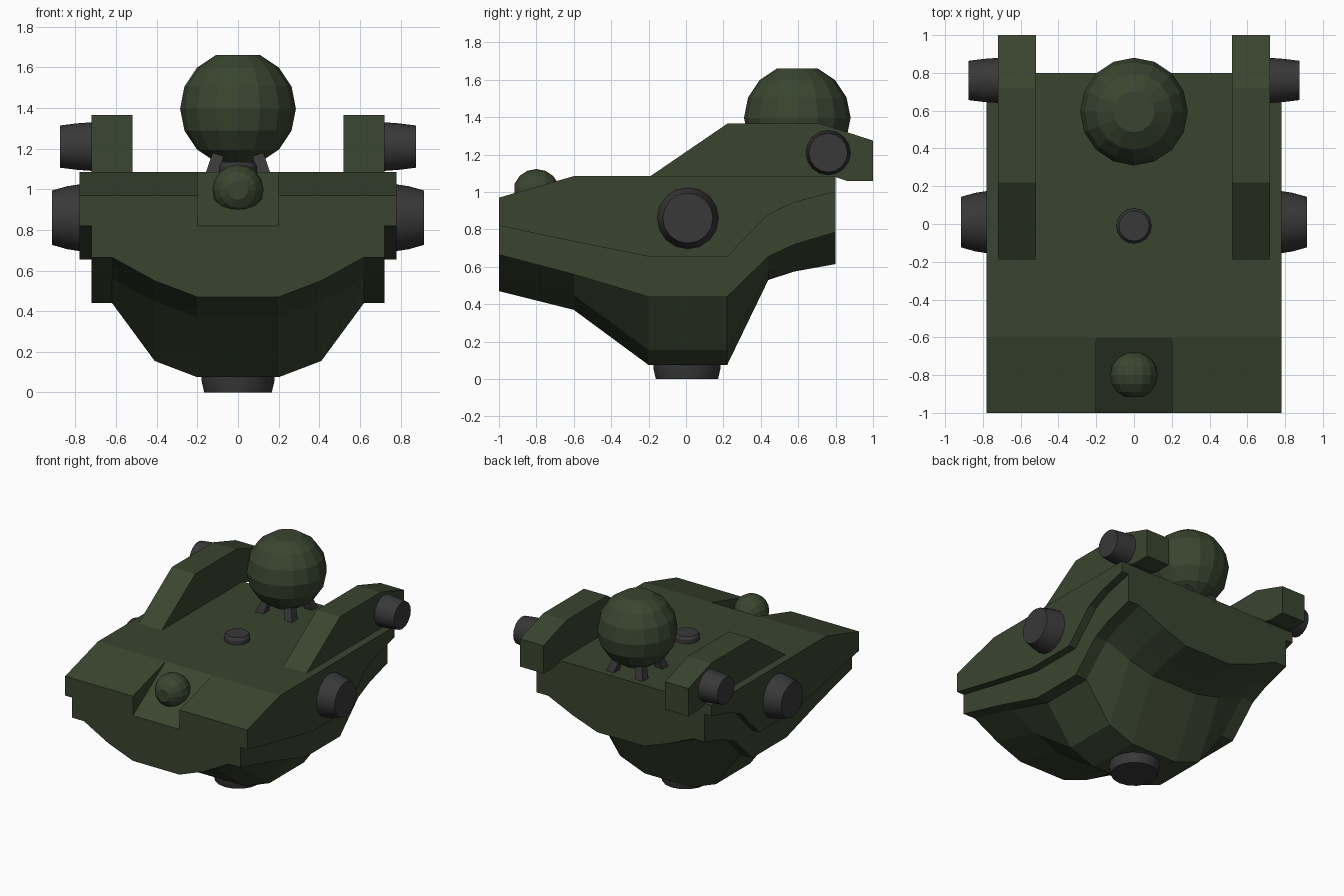
import bpy, bmesh, math
from mathutils import Vector, Matrix

if "Cube" in bpy.data.objects:
    bpy.data.objects.remove(bpy.data.objects["Cube"])


def material(name, rgb):
    m = bpy.data.materials.new(name)
    m.diffuse_color = (*rgb, 1)
    m.use_nodes = True
    m.node_tree.nodes["Principled BSDF"].inputs["Base Color"].default_value = m.diffuse_color
    return m


GREEN = material("olive green", (0.042, 0.06, 0.029))
GREY = material("dark grey", (0.04, 0.04, 0.041))


def finish(name, bm, mat):
    bmesh.ops.remove_doubles(bm, verts=bm.verts, dist=1e-4)
    bmesh.ops.recalc_face_normals(bm, faces=bm.faces)
    me = bpy.data.meshes.new(name)
    bm.to_mesh(me)
    bm.free()
    me.materials.append(mat)
    ob = bpy.data.objects.new(name, me)
    bpy.context.collection.objects.link(ob)
    return ob


def loft(name, sections, mat):
    """Skin closed loops of equal length and cap both ends."""
    bm = bmesh.new()
    # corners at the same place share one vertex, so no face is degenerate
    cache = {}

    def vert(p):
        key = tuple(round(c, 4) for c in p)
        if key not in cache:
            cache[key] = bm.verts.new(p)
        return cache[key]

    def face(vs):
        vs = list(dict.fromkeys(vs))
        if len(vs) > 2 and not bm.faces.get(vs):
            bm.faces.new(vs)

    rings = [[vert(p) for p in s] for s in sections]
    for a, b in zip(rings, rings[1:]):
        for i in range(len(a)):
            j = (i + 1) % len(a)
            face([a[i], a[j], b[j], b[i]])
    face(rings[0])
    face(rings[-1])
    return finish(name, bm, mat)


def prism(name, profile, x0, x1, mat):
    """Extrude a (y, z) profile along x."""
    return loft(name, [[(x, y, z) for y, z in profile] for x in (x0, x1)], mat)


def lathe(name, profile, centre, axis, mat, n=16):
    """Turn (radius, height) points around an axis through centre."""
    rot = Vector((0, 0, 1)).rotation_difference(Vector(axis)).to_matrix()
    c = Vector(centre)
    ring = [2 * math.pi * i / n for i in range(n)]
    return loft(name, [[c + rot @ Vector((r * math.cos(a), r * math.sin(a), h))
                        for a in ring] for r, h in profile], mat)


def ball(name, r, centre, axis):
    """Faceted ball with flat poles."""
    angles = [math.radians(22.5 * k) for k in range(-3, 4)]
    return lathe(name, [(r * math.cos(a), r * math.sin(a)) for a in angles],
                 centre, axis, GREEN)


def smooth(ob):
    bpy.ops.object.select_all(action='DESELECT')
    ob.select_set(True)
    bpy.context.view_layer.objects.active = ob
    bpy.ops.object.shade_smooth_by_angle(angle=math.radians(30))


# Hull stations: y, top z, recess floor z, belly z at x = .72/.62, .41 and .2
STATIONS = [
    (-1.0, 0.97, 0.82, 0.665, 0.55, 0.47),
    (-0.6, 1.085, 1.085, 0.56, 0.45, 0.37),
    (-0.2, 1.085, 1.085, 0.44, 0.155, 0.075),
    (0.22, 1.085, 1.085, 0.44, 0.155, 0.075),
    (0.44, 1.085, 1.085, 0.655, 0.58, 0.53),
    (0.58, 1.085, 1.085, 0.72, 0.63, 0.575),
    (0.8, 1.085, 1.085, 0.785, 0.69, 0.615),
]
sections = []
for y, top, floor, edge, mid, keel in STATIONS:
    half = [(0.2, floor), (0.2, top), (0.72, top), (0.72, edge),
            (0.62, edge), (0.41, mid), (0.2, keel)]
    sections.append([(x, y, z) for x, z in half] +
                    [(-x, y, z) for x, z in reversed(half)])
loft("hull", sections, GREEN)

PLATE = [(-1, 0.97), (-0.6, 1.085), (0.8, 1.085), (0.8, 1.0), (0.58, 0.945),
         (0.44, 0.88), (0.22, 0.655), (-0.2, 0.655), (-0.6, 0.735), (-1, 0.82)]
FIN = [(-0.19, 1.085), (0.22, 1.365), (0.72, 1.365), (1.0, 1.275), (1.0, 1.06),
       (0.86, 1.06), (0.8, 1.08)]

for side, s in (("right", 1), ("left", -1)):
    # Side armour, upper fins and the round pods on both
    prism(side + "_side_plate", PLATE, s * 0.72, s * 0.78, GREEN)
    prism(side + "_fin", FIN, s * 0.52, s * 0.72, GREEN)
    smooth(lathe(side + "_side_pod", [(0.165, 0), (0.155, 0.065), (0.134, 0.14)],
                 (s * 0.775, 0.01, 0.86), (s, 0, 0), GREY))
    smooth(lathe(side + "_fin_pod", [(0.12, 0), (0.114, 0.08), (0.104, 0.16)],
                 (s * 0.715, 0.76, 1.21), (s, 0, 0), GREY))
    # Splayed legs under the big ball
    for end, t in (("front", -1), ("back", 1)):
        legs = []
        for r, w, z in ((0.125, 0.034, 1.08), (0.09, 0.028, 1.2)):
            x, y = s * r, 0.595 + t * r
            legs.append([(x + a * w, y + b * w, z)
                         for a, b in ((-1, -1), (1, -1), (1, 1), (-1, 1))])
        loft(f"{side}_{end}_ball_leg", legs, GREY)

# Balls
ball("big_ball", 0.285, (0, 0.595, 1.397), (0, 0, 1))
ball("nose_ball", 0.126, (0, -0.8, 0.997), (0, -1, 0))

# Deck hatch and belly nozzle
smooth(lathe("deck_hatch", [(0.093, 0), (0.093, 0.035), (0.08, 0.055)],
             (0, -0.01, 1.08), (0, 0, 1), GREY))
smooth(lathe("belly_nozzle", [(0.182, 0), (0.178, 0.05), (0.166, 0.1)],
             (0, 0.005, 0.1), (0, 0, -1), GREY))
